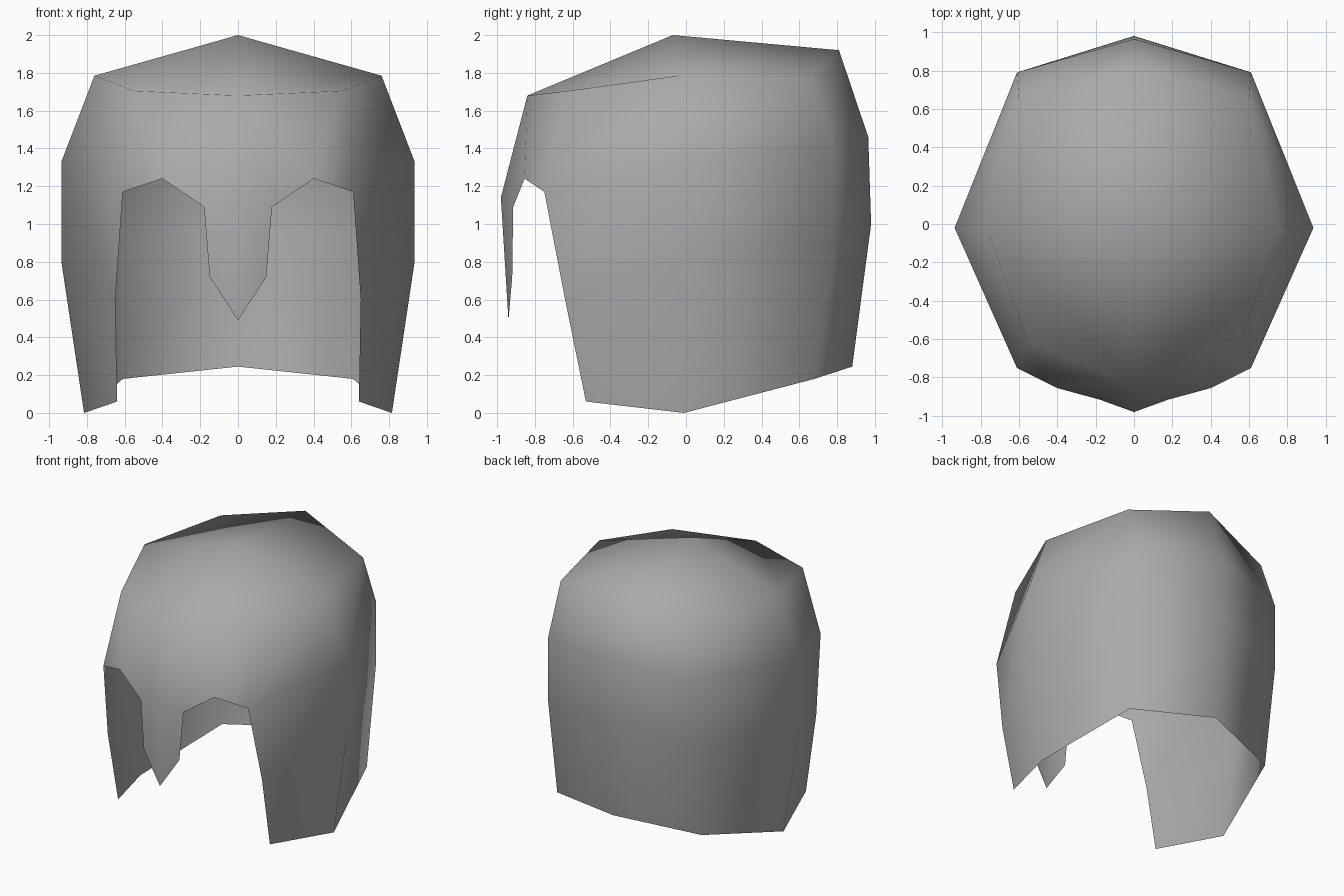
import bpy, bmesh

cube = bpy.data.objects.get("Cube")
if cube:
    bpy.data.objects.remove(cube, do_unlink=True)

# Single flat colour
steel = bpy.data.materials.new("grey steel")
steel.use_nodes = True
colour = (0.4, 0.4, 0.4, 1.0)
steel.diffuse_color = colour
steel.node_tree.nodes["Principled BSDF"].inputs["Base Color"].default_value = colour

# Vertical profiles of one half, bottom to top, from cheek edge round to the back
cheek = [(0.64, -0.53, 0.06), (0.65, -0.64, 0.60), (0.61, -0.75, 1.17), (0.55, -0.62, 1.705)]
side = [(0.815, -0.01, 0.0), (0.935, -0.02, 0.80), (0.935, -0.02, 1.33), (0.76, -0.04, 1.785)]
corner = [(0.61, 0.68, 0.18), (0.61, 0.79, 0.92), (0.61, 0.79, 1.40), (0.60, 0.65, 1.785)]
back = [(0, 0.88, 0.245), (0, 0.98, 1.0), (0, 0.965, 1.46), (0, 0.81, 1.92)]

bm = bmesh.new()
columns = [[bm.verts.new(p) for p in col] for col in (cheek, side, corner, back)]

# Wall panels between neighbouring profiles
for a, b in zip(columns, columns[1:]):
    for i in range(3):
        bm.faces.new((a[i], b[i], b[i + 1], a[i + 1]))

# Crown
apex = bm.verts.new((0, -0.07, 2.0))
front_top = bm.verts.new((0, -0.84, 1.68))
cheek_top, side_top, corner_top, back_top = [c[3] for c in columns]
bm.faces.new((front_top, cheek_top, side_top, apex))
bm.faces.new((apex, side_top, corner_top, back_top))

# Forehead, brow and nose guard
brow_end = columns[0][2]
brow = bm.verts.new((0.40, -0.855, 1.24))
nose_side = bm.verts.new((0.18, -0.915, 1.09))
nose_ridge = bm.verts.new((0, -0.98, 1.14))
nose_low = bm.verts.new((0.15, -0.92, 0.72))
nose_tip = bm.verts.new((0, -0.94, 0.49))
bm.faces.new((brow, brow_end, cheek_top))
bm.faces.new((front_top, brow, cheek_top))
bm.faces.new((front_top, nose_side, brow))
bm.faces.new((front_top, nose_ridge, nose_side))
bm.faces.new((nose_ridge, nose_tip, nose_low, nose_side))

# Mirror the half about x = 0 and weld the centre line
half = bm.verts[:] + bm.edges[:] + bm.faces[:]
bmesh.ops.mirror(bm, geom=half, axis='X', merge_dist=0.0005)
bmesh.ops.remove_doubles(bm, verts=bm.verts[:], dist=0.0005)
bmesh.ops.recalc_face_normals(bm, faces=bm.faces[:])

# Keep normals pointing outward
bm.faces.ensure_lookup_table()
if sum(f.normal.dot(f.calc_center_median() - apex.co * 0.5) for f in bm.faces) < 0:
    bmesh.ops.reverse_faces(bm, faces=bm.faces[:])

mesh = bpy.data.meshes.new("helmet_shell")
bm.to_mesh(mesh)
bm.free()
mesh.materials.append(steel)
for poly in mesh.polygons:
    poly.use_smooth = True

helmet = bpy.data.objects.new("helmet_shell", mesh)
bpy.context.collection.objects.link(helmet)
